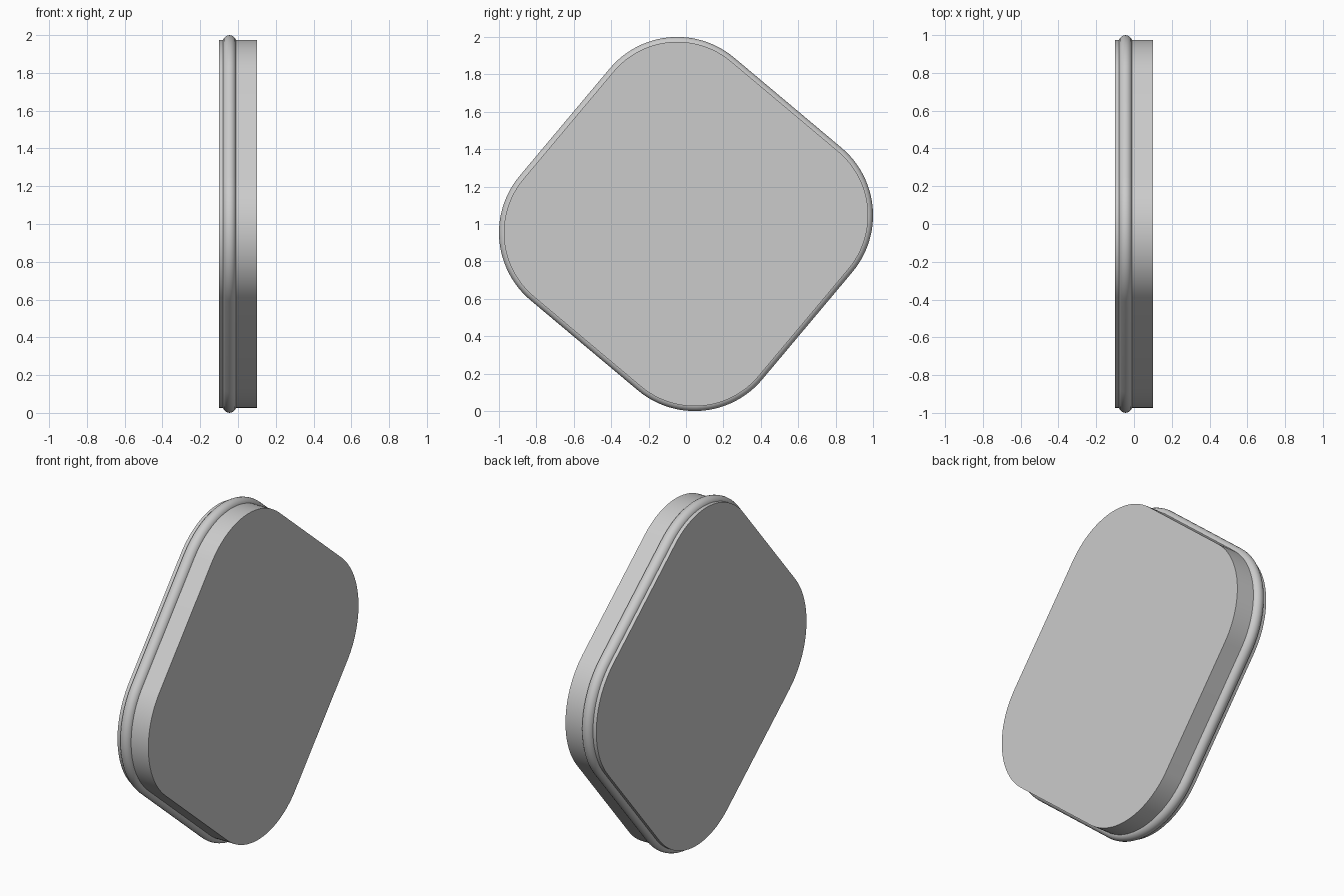
import bpy
import bmesh
from math import cos, sin, pi, radians
from mathutils import Matrix

cube = bpy.data.objects.get("Cube")
if cube:
    bpy.data.objects.remove(cube, do_unlink=True)

CORE = 0.375              # half length of each straight side
RADIUS = 1 - CORE * (cos(radians(40)) + sin(radians(40)))
STEPS = 24                # segments per rounded corner
TILT = radians(-40)

grey = bpy.data.materials.new("light grey")
grey.use_nodes = True
grey.diffuse_color = (0.6, 0.6, 0.6, 1)
grey.node_tree.nodes["Principled BSDF"].inputs["Base Color"].default_value = (0.6, 0.6, 0.6, 1)


def outline(inset):
    """Rounded square in the y-z plane, tilted and lifted onto the ground."""
    points = []
    turn = Matrix.Rotation(TILT, 2)
    for corner in range(4):
        mid = pi / 4 + corner * pi / 2
        for i in range(STEPS + 1):
            a = corner * pi / 2 + i / STEPS * pi / 2
            r = RADIUS - inset
            y = CORE * 2 ** 0.5 * cos(mid) + r * cos(a)
            z = CORE * 2 ** 0.5 * sin(mid) + r * sin(a)
            c, s = cos(TILT), sin(TILT)
            points.append((y * c - z * s, y * s + z * c + 1))
    return points


def loft(name, sections, closed):
    """Join outlines given as (x, inset); cap the ends or close the loop."""
    bm = bmesh.new()
    rings = [[bm.verts.new((x, y, z)) for y, z in outline(inset)] for x, inset in sections]
    pairs = list(zip(rings, rings[1:]))
    if closed:
        pairs.append((rings[-1], rings[0]))
    else:
        bm.faces.new(rings[0])
        bm.faces.new(rings[-1])
    for a, b in pairs:
        for i in range(len(a)):
            j = (i + 1) % len(a)
            bm.faces.new((a[i], a[j], b[j], b[i]))
    bmesh.ops.recalc_face_normals(bm, faces=bm.faces)
    mesh = bpy.data.meshes.new(name)
    bm.to_mesh(mesh)
    bm.free()
    mesh.materials.append(grey)
    obj = bpy.data.objects.new(name, mesh)
    bpy.context.collection.objects.link(obj)
    bpy.ops.object.select_all(action="DESELECT")
    obj.select_set(True)
    bpy.context.view_layer.objects.active = obj
    bpy.ops.object.shade_smooth_by_angle(angle=radians(35))


# Flat slab
loft("slab", [(-0.1, 0.026), (0.1, 0.026)], closed=False)

# Round bead running around the rim
BEAD = 0.035
ring = [2 * pi * k / 20 for k in range(20)]
loft("rim_bead", [(-0.045 + BEAD * cos(a), BEAD - BEAD * sin(a)) for a in ring], closed=True)
